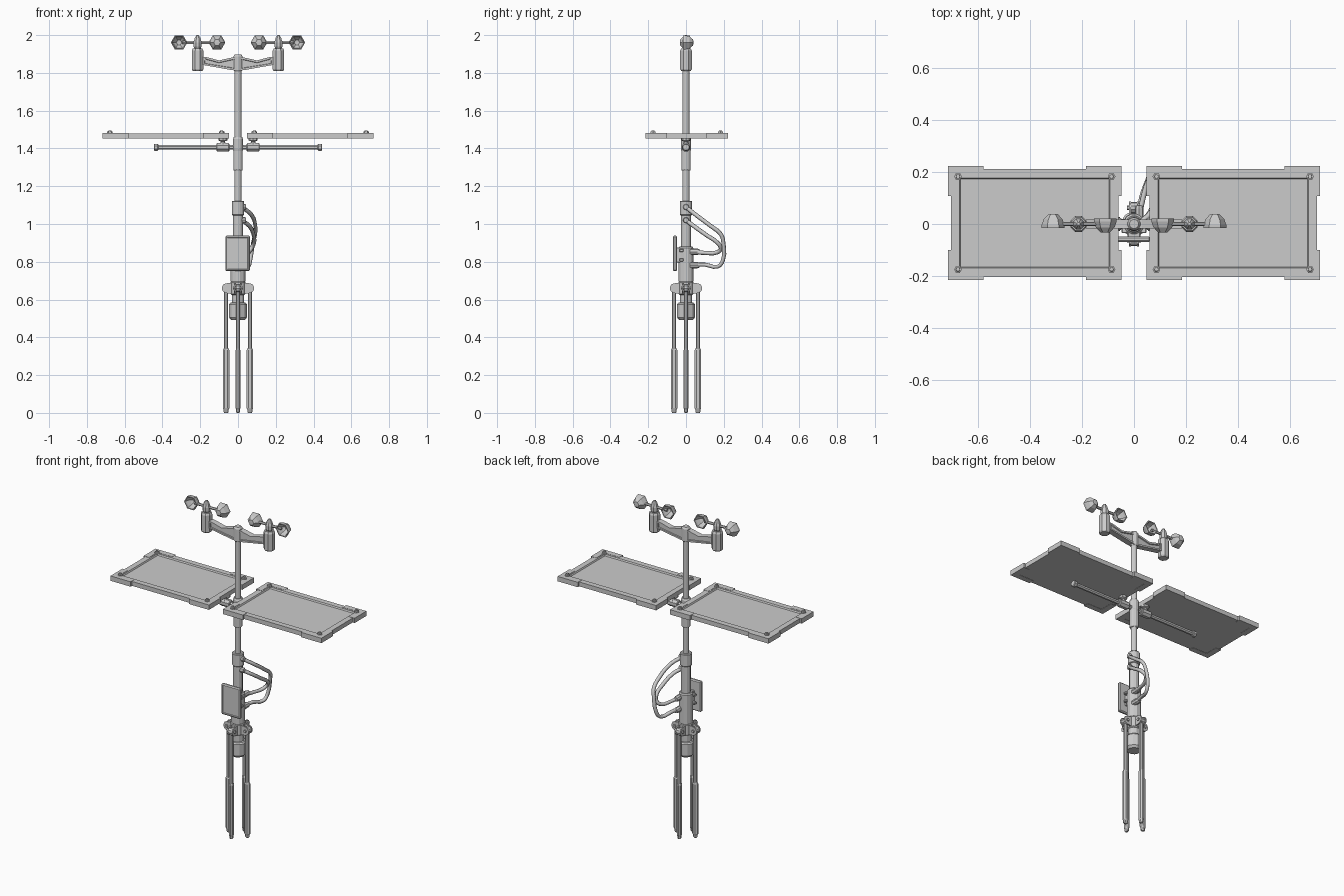
import bpy, bmesh
from math import pi, cos, sin
from mathutils import Matrix, Vector

if "Cube" in bpy.data.objects:
    bpy.data.objects.remove(bpy.data.objects["Cube"])

T = Matrix.Translation
ALONG_X = Matrix.Rotation(pi / 2, 4, 'Y')
ALONG_Y = Matrix.Rotation(-pi / 2, 4, 'X')


def finish(name, bm, mat=Matrix()):
    bm.transform(mat)
    bmesh.ops.recalc_face_normals(bm, faces=bm.faces)
    me = bpy.data.meshes.new(name)
    bm.to_mesh(me)
    bm.free()
    ob = bpy.data.objects.new(name, me)
    bpy.context.collection.objects.link(ob)
    return ob


def lathe(name, prof, n=12, mat=Matrix(), phase=0.0):
    """Spin (radius, height) points about local z; open ends get caps."""
    bm = bmesh.new()
    rings = []
    for r, z in prof:
        if r == 0:
            rings.append([bm.verts.new((0, 0, z))] * n)
        else:
            rings.append([bm.verts.new((r * cos(2 * pi * i / n + phase), r * sin(2 * pi * i / n + phase), z))
                          for i in range(n)])
    for a, b in zip(rings, rings[1:]):
        for i in range(n):
            j = (i + 1) % n
            bm.faces.new(list(dict.fromkeys((a[i], a[j], b[j], b[i]))))
    for ring in (rings[0], rings[-1]):
        if len(set(ring)) == n:
            bm.faces.new(ring)
    return finish(name, bm, mat)


def tube(name, r, z0, z1, n=12, mat=Matrix(), c=0.004):
    return lathe(name, [(r - c, z0), (r, z0 + c), (r, z1 - c), (r - c, z1)], n, mat, pi / n)


def box(name, size, loc, mat=Matrix(), bevel=0.0, recess=None, axis=None):
    """Box, optionally bevelled and with a sunken face on one side."""
    bm = bmesh.new()
    bmesh.ops.create_cube(bm, size=1, matrix=Matrix.Diagonal((*size, 1)))
    if bevel:
        bmesh.ops.bevel(bm, geom=bm.edges[:], offset=bevel, segments=1, affect='EDGES')
    if recess:
        bm.normal_update()
        face = max(bm.faces, key=lambda f: f.normal.dot(axis) + f.calc_area())
        for thick, depth in recess:
            bmesh.ops.inset_region(bm, faces=[face], thickness=thick, depth=depth)
    return finish(name, bm, mat @ T(loc))


def prism(name, pts, depth, mat=Matrix(), recess=0.0):
    """Extrude a 2D outline symmetrically along local z."""
    bm = bmesh.new()
    f = bm.faces.new([bm.verts.new((x, y, -depth / 2)) for x, y in pts])
    g = bmesh.ops.extrude_face_region(bm, geom=[f])['geom']
    bmesh.ops.translate(bm, verts=[v for v in g if isinstance(v, bmesh.types.BMVert)], vec=(0, 0, depth))
    bmesh.ops.recalc_face_normals(bm, faces=bm.faces)
    if recess:
        for f in [f for f in bm.faces if abs(f.normal.z) > 0.9]:
            bmesh.ops.inset_region(bm, faces=[f], thickness=0.011)
            bmesh.ops.inset_region(bm, faces=[f], thickness=0.002, depth=-recess)
    return finish(name, bm, mat)


def cable(name, pts, r):
    cu = bpy.data.curves.new(name, 'CURVE')
    cu.dimensions = '3D'
    cu.bevel_depth, cu.bevel_resolution, cu.resolution_u = r, 1, 3
    cu.use_fill_caps = True
    sp = cu.splines.new('BEZIER')
    sp.bezier_points.add(len(pts) - 1)
    for p, co in zip(sp.bezier_points, pts):
        p.co = co
        p.handle_left_type = p.handle_right_type = 'AUTO'
    ob = bpy.data.objects.new(name, cu)
    bpy.context.collection.objects.link(ob)


# Central mast, stacked from the bottom up
lathe("base_hub", [(0.038, 0.492), (0.049, 0.505), (0.049, 0.575), (0.042, 0.583), (0.034, 0.585),
                   (0.034, 0.625), (0.042, 0.63), (0.042, 0.69), (0.038, 0.695)], 12, phase=pi / 12)
tube("lower_mast", 0.04, 0.69, 0.88, c=0.006)
tube("middle_mast", 0.027, 0.87, 1.06)
tube("cable_collar", 0.034, 1.045, 1.122)
tube("upper_mast", 0.018, 1.11, 1.86)
lathe("panel_collar", [(0.022, 1.282), (0.026, 1.288), (0.026, 1.39), (0.028, 1.395), (0.028, 1.45),
                       (0.023, 1.46)], 12, phase=pi / 12)

# Four folded legs with clevis hinges
for k in range(4):
    R = Matrix.Rotation(k * pi / 2, 4, 'Z')
    at = R @ T((0.063, 0, 0))
    oval = at @ Matrix.Diagonal((1, 0.72, 1, 1))
    tube(f"leg_upper_{k}", 0.012, 0.30, 0.65, 8, at)
    lathe(f"leg_lower_{k}", [(0.010, 0), (0.015, 0.006), (0.015, 0.018), (0.019, 0.026), (0.019, 0.332),
                             (0.014, 0.342)], 8, oval, pi / 8)
    lathe(f"leg_knuckle_{k}", [(0.022, -0.011), (0.022, 0.011)], 10, at @ T((0, 0, 0.658)) @ ALONG_Y)
    for s in (-1, 1):
        prism(f"hinge_plate_{k}", [(0.025, 0.63), (0.065, 0.634), (0.082, 0.645), (0.086, 0.662),
                                   (0.078, 0.68), (0.062, 0.686), (0.025, 0.69)], 0.008,
              R @ T((0, 0.016 * s, 0)) @ Matrix.Rotation(pi / 2, 4, 'X'))
    lathe(f"hinge_pin_{k}", [(0.009, -0.027), (0.009, 0.027)], 6, at @ T((0, 0, 0.66)) @ ALONG_Y)

# Control box on the front
box("control_box", (0.13, 0.022, 0.188), (-0.002, -0.059, 0.844), bevel=0.006,
    recess=[(0.006, 0), (0.003, -0.004)], axis=Vector((0, -1, 0)))
box("control_box_mount", (0.05, 0.03, 0.08), (0, -0.04, 0.835), bevel=0.003)
for z in (0.81, 0.86):
    box("mount_clip", (0.095, 0.022, 0.016), (0, -0.024, z), bevel=0.003)

# Cables looping from the collar to the rear of the lower mast
cable("outer_cable", [(0.02, 0, 1.09), (0.07, 0.05, 1.05), (0.092, 0.13, 0.99), (0.09, 0.185, 0.945),
                      (0.08, 0.198, 0.90), (0.065, 0.196, 0.81), (0.055, 0.17, 0.775),
                      (0.03, 0.10, 0.785), (0.02, 0.03, 0.782)], 0.011)
cable("inner_cable", [(0.02, 0, 1.02), (0.06, 0.04, 0.99), (0.083, 0.11, 0.94), (0.085, 0.165, 0.902),
                      (0.07, 0.184, 0.87), (0.055, 0.165, 0.85), (0.035, 0.10, 0.847),
                      (0.02, 0.03, 0.853)], 0.011)
for z in (0.782, 0.853):
    lathe("rear_plug", [(0.017, 0.02), (0.017, 0.06), (0.013, 0.072)], 8, T((0.02, 0, z)) @ ALONG_Y)
for z in (1.02, 1.09):
    lathe("collar_plug", [(0.016, 0.01), (0.016, 0.036), (0.013, 0.042)], 8, T((0, 0, z)) @ ALONG_X)

# Cross rod carrying the panels
tube("cross_rod", 0.013, -0.44, 0.44, 8, T((0, 0, 1.406)) @ ALONG_X)

# Mirrored halves: solar panels and wind sensors
for s, side in ((-1, "left"), (1, "right")):
    tube(f"{side}_rod_cap", 0.02, -0.012, 0.012, 8, T((0.434 * s, 0, 1.406)) @ ALONG_X)
    tube(f"{side}_rod_clamp", 0.024, -0.034, 0.034, 8, T((0.08 * s, 0, 1.406)) @ ALONG_X)
    lathe(f"{side}_panel_pivot", [(0.018, 1.42), (0.012, 1.432), (0.012, 1.438), (0.024, 1.442), (0.024, 1.455)],
          8, T((0.08 * s, 0, 0)))

    # Panel slab with sunken face, corner guards and bolts
    C = T((0.3825 * s, 0.004, 1.4665))
    box(f"{side}_solar_panel", (0.647, 0.415, 0.027), (0, 0, 0), C,
        recess=[(0.0475, 0), (0.006, -0.008)], axis=Vector((0, 0, 1)))
    for sx in (-1, 1):
        for sy in (-1, 1):
            L = [(0.335, 0.219), (0.198, 0.219), (0.198, 0.185), (0.298, 0.185), (0.298, 0.104), (0.335, 0.104)]
            prism(f"{side}_corner_guard", [(x * sx, y * sy) for x, y in L], 0.030, C)
            lathe(f"{side}_panel_bolt", [(0.015, 0.012), (0.015, 0.022), (0.009, 0.023), (0.008, 0.029)], 6,
                  C @ T((0.296 * sx, 0.179 * sy, 0)))

    # Tapered bracket arm
    arm = [(0.0, 1.812), (0.035, 1.815), (0.185, 1.842), (0.185, 1.886), (0.16, 1.882), (0.10, 1.866),
           (0.03, 1.882), (0.0, 1.882)]
    prism(f"{side}_bracket_arm", [(x * s, z) for x, z in arm], 0.036, Matrix.Rotation(pi / 2, 4, 'X'), 0.006)

    # Wind sensor body, spinner cap and hexagonal cups
    S = T((0.214 * s, 0, 0))
    lathe(f"{side}_sensor_body", [(0.027, 1.81), (0.033, 1.818), (0.033, 1.918), (0.027, 1.93)], 8, S, pi / 8)
    lathe(f"{side}_spinner", [(0.016, 1.925), (0.023, 1.94), (0.023, 1.962), (0.016, 1.985), (0.007, 1.999),
                              (0, 2.0)], 8, S, pi / 8)
    tube(f"{side}_cup_arm", 0.008, -0.085, 0.085, 6, T((0.212 * s, 0, 1.961)) @ ALONG_X, 0.001)
    cup = [(0, 0.055), (0.018, 0.054), (0.036, 0.035), (0.044, 0.012), (0.044, 0), (0.038, 0), (0.036, 0.012),
           (0.028, 0.032), (0.014, 0.046), (0, 0.047)]
    lathe(f"{side}_outer_cup", cup, 6, T((0.312 * s, -0.016, 1.961)) @ ALONG_Y)
    lathe(f"{side}_inner_cup", cup, 6, T((0.111 * s, 0.022, 1.961)) @ ALONG_Y @ Matrix.Rotation(pi, 4, 'X'))

# Mast head
lathe("mast_head", [(0.02, 1.808), (0.025, 1.815), (0.025, 1.888), (0.018, 1.898)], 12, phase=pi / 12)
